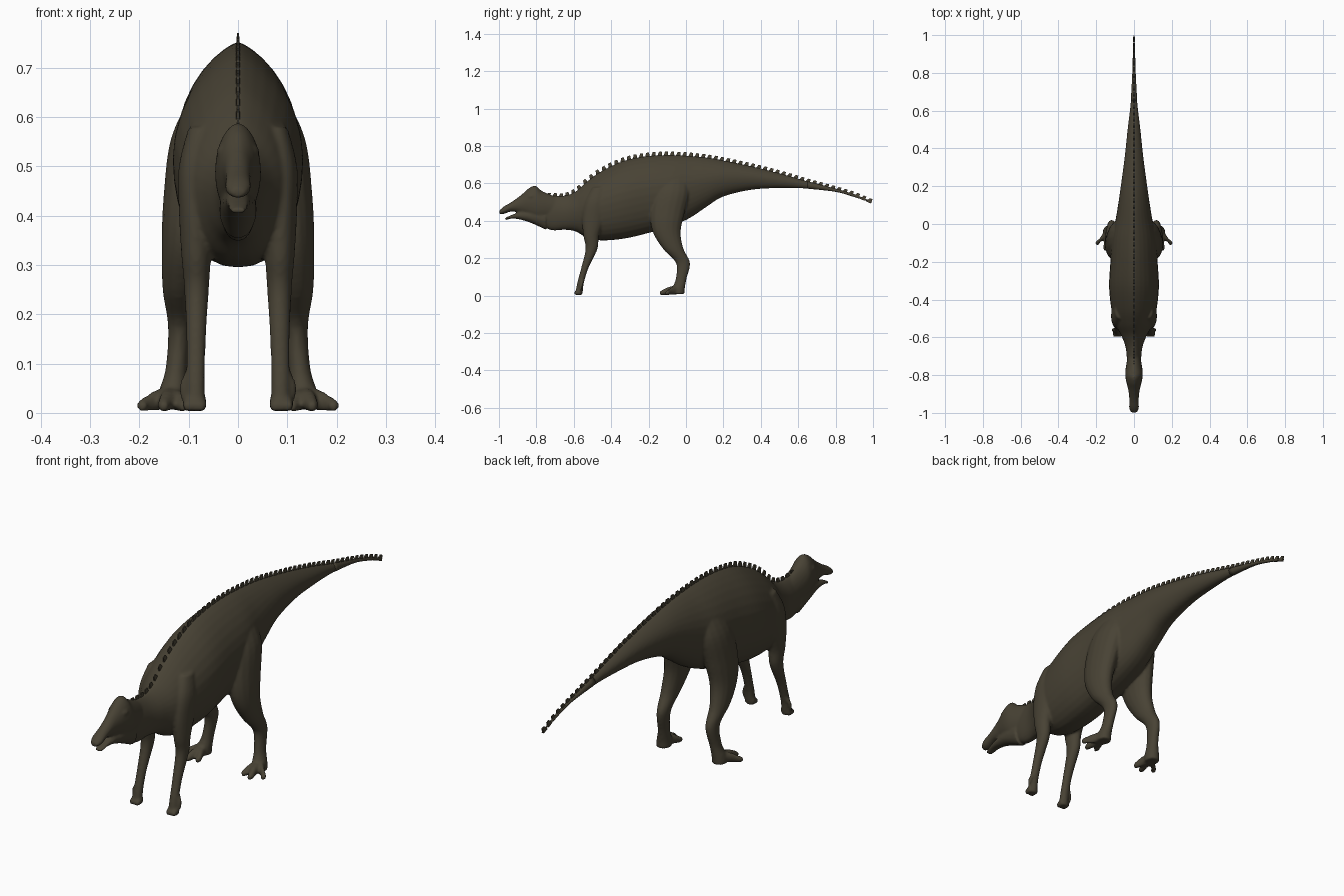
import bpy, bmesh, math
from mathutils import Vector

cube = bpy.data.objects.get("Cube")
if cube:
    bpy.data.objects.remove(cube)

hide = bpy.data.materials.new("dark brown hide")
hide.use_nodes = True
COLOR = (0.065, 0.055, 0.035, 1)
hide.diffuse_color = COLOR
shader = hide.node_tree.nodes["Principled BSDF"]
shader.inputs["Base Color"].default_value = COLOR
shader.inputs["Roughness"].default_value = 0.8


def resample(keys, steps=5):
    """Smooth curve through the key sections."""
    out = []
    for i in range(len(keys) - 1):
        p = [keys[max(0, min(len(keys) - 1, i + k))] for k in (-1, 0, 1, 2)]
        for s in range(steps):
            t = s / steps
            out.append([b + t * ((c - a) / 2 + t * ((a - 2.5 * b + 2 * c - d / 2)
                        + t * (1.5 * (b - c) + (d - a) / 2)))
                        for a, b, c, d in zip(*p)])
    return out + [list(keys[-1])]


def loft(bm, keys, upright=False, peak=1.0, sides=24):
    """Skin sections (x, y, z, half width, half depth); upright sections lie flat."""
    rings = []
    for x, y, z, w, h in resample(keys):
        ring = []
        for i in range(sides):
            a = math.tau * i / sides
            s, c = math.sin(a), math.cos(a)
            power = peak if c > 0 else 1 - (peak - 1) * 0.3
            u = math.copysign(abs(s) ** power, s) * w
            v = c * h
            ring.append(bm.verts.new((x + u, y + v, z) if upright else (x + u, y, z + v)))
        rings.append(ring)
    for r, q in zip(rings, rings[1:]):
        for i in range(sides):
            j = (i + 1) % sides
            bm.faces.new((r[i], r[j], q[j], q[i]))
    bm.faces.new(rings[0][::-1])
    bm.faces.new(rings[-1])


def spine(rows):
    """Turn (y, bottom, top, half width) into sections."""
    return [(0, y, (b + t) / 2, w, (t - b) / 2) for y, b, t, w in rows]


def finish(bm, name):
    bmesh.ops.recalc_face_normals(bm, faces=bm.faces)
    mesh = bpy.data.meshes.new(name)
    bm.to_mesh(mesh)
    bm.free()
    mesh.materials.append(hide)
    obj = bpy.data.objects.new(name, mesh)
    bpy.context.collection.objects.link(obj)
    return obj


def select(obj):
    bpy.ops.object.select_all(action='DESELECT')
    obj.select_set(True)
    bpy.context.view_layer.objects.active = obj


# Trunk, neck and tail
TRUNK = [
    (-.79, .385, .54, .03), (-.72, .35, .537, .037), (-.65, .352, .535, .045),
    (-.59, .343, .558, .068), (-.53, .31, .61, .1), (-.45, .295, .667, .12),
    (-.33, .305, .722, .132), (-.2, .335, .747, .125), (-.08, .37, .752, .118),
    (.02, .415, .747, .098), (.11, .475, .738, .083), (.2, .53, .723, .07),
    (.35, .566, .692, .05), (.5, .575, .655, .034), (.7, .568, .595, .014),
    (.7, .568, .6, .014)][:-2] + [
    (.65, .572, .612, .017), (.8, .555, .572, .009), (.9, .527, .542, .006),
    (.995, .497, .503, .002)]
body = bmesh.new()
loft(body, spine(TRUNK), peak=1.5, sides=32)

# Skull with low crest and beak, then the open lower jaw
loft(body, spine([
    (-.998, .437, .455, .015), (-.975, .437, .476, .026), (-.93, .45, .503, .025),
    (-.88, .44, .54, .03), (-.84, .42, .575, .04), (-.805, .4, .588, .046),
    (-.77, .4, .56, .045), (-.7, .4, .53, .033)]), peak=1.15)
loft(body, spine([
    (-.967, .402, .416, .016), (-.93, .412, .432, .022), (-.88, .405, .45, .026),
    (-.82, .385, .46, .035), (-.75, .352, .47, .038)]))

for side in (-1, 1):
    def limb(keys, upright=True):
        loft(body, [(side * k[0],) + k[1:] for k in keys], upright, sides=16)

    # Hind leg: thigh, shin, ankle
    limb([(.055, -.06, .66, .03, .06), (.08, -.075, .56, .055, .095),
          (.098, -.1, .44, .053, .092), (.11, -.103, .34, .045, .075),
          (.118, -.068, .25, .035, .055), (.118, -.016, .175, .024, .038),
          (.125, -.026, .09, .022, .029), (.133, -.04, .04, .029, .034),
          (.135, -.042, .008, .03, .034)])
    # Three spread hind toes
    for tip_x, tip_y in ((.192, -.112), (.15, -.142), (.112, -.128)):
        limb([(.135, -.03, .032, .018, .024), ((tip_x + .135) / 2, tip_y * .65, .026, .016, .021),
              (tip_x, tip_y + .015, .016, .013, .014), (tip_x, tip_y, .013, .007, .008)], False)

    # Foreleg: shoulder, elbow, wrist, hand
    limb([(.075, -.46, .58, .025, .04), (.086, -.48, .5, .034, .06),
          (.088, -.495, .41, .032, .06), (.085, -.507, .32, .03, .042),
          (.084, -.505, .25, .025, .032), (.085, -.54, .15, .02, .02),
          (.086, -.563, .07, .019, .018), (.086, -.573, .008, .02, .02)])
    # Blunt fingers and the small outer digit
    for x in (.074, .088, .102):
        limb([(x, -.56, .022, .01, .02), (x, -.585, .016, .01, .013), (x, -.597, .013, .007, .008)], False)
    limb([(.1, -.555, .085, .007, .009), (.112, -.56, .055, .007, .008),
          (.115, -.563, .03, .004, .004)])

    # Brow bump over each eye
    bump = bmesh.ops.create_icosphere(body, subdivisions=2, radius=.015)
    bmesh.ops.scale(body, verts=bump["verts"], vec=(.7, 1.4, .8))
    bmesh.ops.translate(body, verts=bump["verts"], vec=(side * .033, -.825, .53))

# Blend the anatomy into one continuous skin
skin = finish(body, "body_skin")
blend = skin.modifiers.new("blend", 'REMESH')
blend.mode = 'VOXEL'
blend.voxel_size = .006
soften = skin.modifiers.new("soften", 'SMOOTH')
soften.factor = .5
soften.iterations = 4
select(skin)
for name in ("blend", "soften"):
    bpy.ops.object.modifier_apply(modifier=name)
bpy.ops.object.shade_smooth()

# Tail tip, kept slim outside the blended skin
tip = bmesh.new()
loft(tip, spine(TRUNK[-4:]), peak=1.5, sides=12)
tail = finish(tip, "tail_tip")
select(tail)
bpy.ops.object.shade_smooth()

# Row of small back-swept spines along the ridge
ridge = [(y, z + h) for _, y, z, _, h in resample(spine(TRUNK), 12)]
frill = bmesh.new()


def ridge_height(y):
    for (a, p), (b, q) in zip(ridge, ridge[1:]):
        if a <= y <= b:
            return p + (q - p) * (y - a) / (b - a)
    return ridge[-1][1]


COUNT = 54
for i in range(COUNT):
    y = -.77 + 1.75 * i / (COUNT - 1)
    tall = .011 + .007 * min(1, max(0, (y + .75) * 4)) - .006 * max(0, y)
    z = ridge_height(y)
    slope = math.atan2(ridge_height(y + .01) - z, .01)
    spike = bmesh.ops.create_cube(frill, size=1)["verts"]
    for v in spike:
        top = v.co.z > 0
        along = v.co.y * (.015 if top else .028) + (.006 if top else 0)
        up = tall if top else -.012
        v.co = Vector((v.co.x * (.004 if top else .009),
                       y + along * math.cos(slope) - up * math.sin(slope),
                       z + along * math.sin(slope) + up * math.cos(slope)))
finish(frill, "back_spines")
